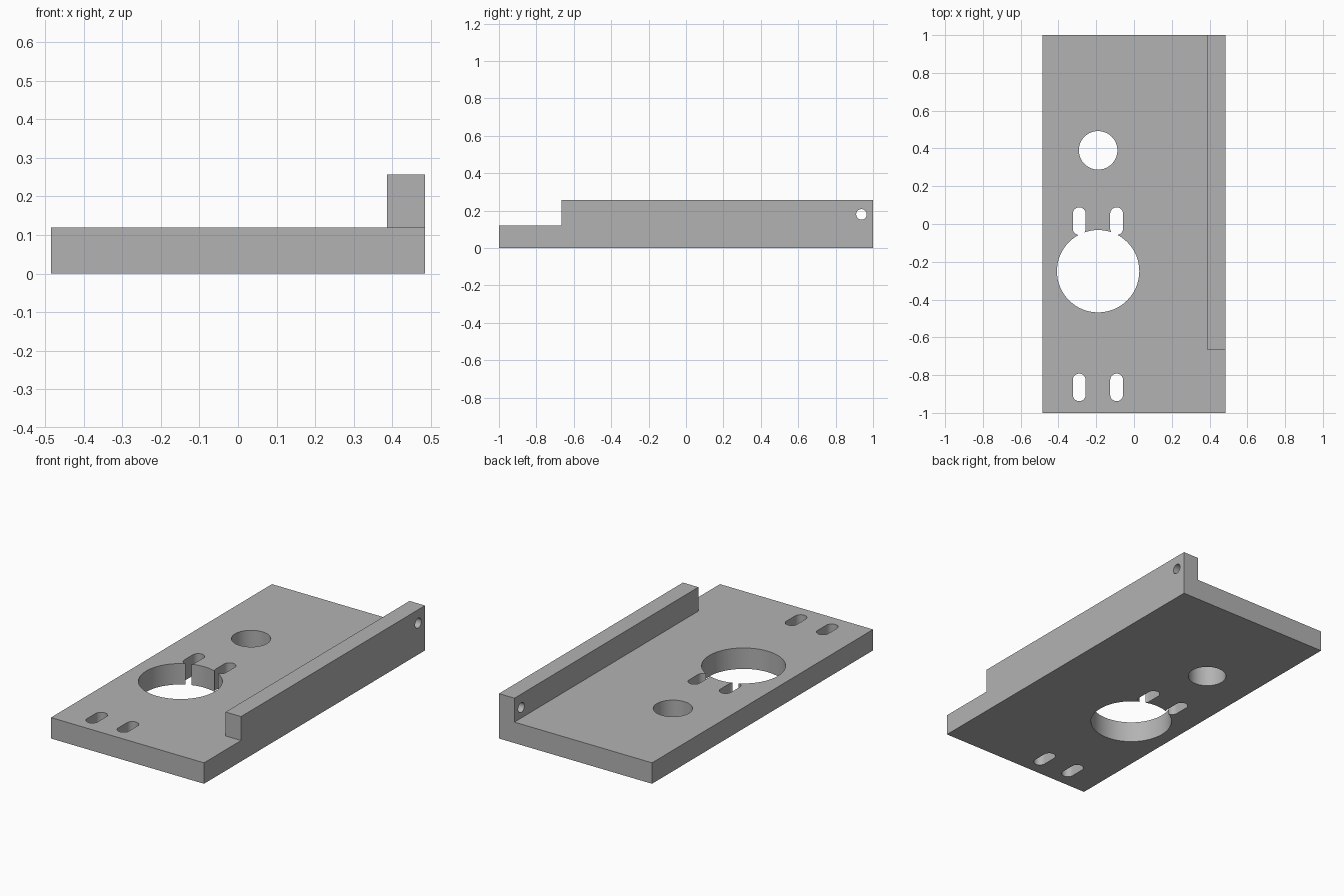
import bpy, bmesh
from math import radians
from mathutils import Matrix, Vector

cube = bpy.data.objects.get("Cube")
if cube:
    bpy.data.objects.remove(cube, do_unlink=True)

grey = bpy.data.materials.new("plain grey")
grey.use_nodes = True
grey.diffuse_color = (0.45, 0.45, 0.45, 1)
grey.node_tree.nodes["Principled BSDF"].inputs["Base Color"].default_value = grey.diffuse_color

HALF_WIDTH, THICK, HEIGHT = 0.485, 0.12, 0.257
RAIL_INNER, RAIL_FRONT = 0.387, -0.665


def finish(name, bm):
    bmesh.ops.recalc_face_normals(bm, faces=bm.faces)
    mesh = bpy.data.meshes.new(name)
    bm.to_mesh(mesh)
    bm.free()
    mesh.materials.append(grey)
    obj = bpy.data.objects.new(name, mesh)
    bpy.context.collection.objects.link(obj)
    return obj


def box(name, low, high):
    low, high = Vector(low), Vector(high)
    bm = bmesh.new()
    bmesh.ops.create_cube(bm, size=1, matrix=Matrix.Translation((low + high) / 2)
                          @ Matrix.Diagonal((*(high - low), 1)))
    return finish(name, bm)


def cutter(name, centre, radius, axis="Z", stretch=0):
    """Cylinder along an axis; stretch pulls its two halves apart in y to make a slot."""
    bm = bmesh.new()
    bmesh.ops.create_cone(bm, cap_ends=True, segments=64, radius1=radius,
                          radius2=radius, depth=0.6)
    for v in bm.verts:
        if stretch:
            v.co.y += stretch if v.co.y > 0 else -stretch
    turn = Matrix.Rotation(radians(90), 4, "Y") if axis == "X" else Matrix()
    bm.transform(Matrix.Translation(centre) @ turn)
    return finish(name, bm)


def combine(target, other, operation):
    mod = target.modifiers.new(other.name, "BOOLEAN")
    mod.operation, mod.object, mod.solver = operation, other, "EXACT"
    bpy.context.view_layer.objects.active = target
    bpy.ops.object.modifier_apply(modifier=mod.name)
    bpy.data.objects.remove(other, do_unlink=True)


# Base plate with the raised side rail
plate = box("mounting_plate", (-HALF_WIDTH, -1, 0), (HALF_WIDTH, 1, THICK))
rail = box("side_rail", (RAIL_INNER, RAIL_FRONT, 0), (HALF_WIDTH, 1, HEIGHT))
combine(plate, rail, "UNION")

# Large and small round openings
combine(plate, cutter("large_hole", (-0.19, -0.25, 0), 0.218), "DIFFERENCE")
combine(plate, cutter("small_hole", (-0.19, 0.39, 0), 0.102), "DIFFERENCE")

# Two pairs of screw slots
for y in (0.015, -0.865):
    for x in (-0.29, -0.092):
        combine(plate, cutter("slot", (x, y, 0), 0.034, stretch=0.039), "DIFFERENCE")

# Sideways screw holes through the rail
for y in (-0.587, 0.938):
    combine(plate, cutter("rail_hole", (0.436, y, 0.18), 0.028, "X"), "DIFFERENCE")

# Smooth hole walls with sharp rims
bpy.ops.object.select_all(action="DESELECT")
plate.select_set(True)
bpy.context.view_layer.objects.active = plate
bpy.ops.object.shade_smooth_by_angle(angle=radians(30))
